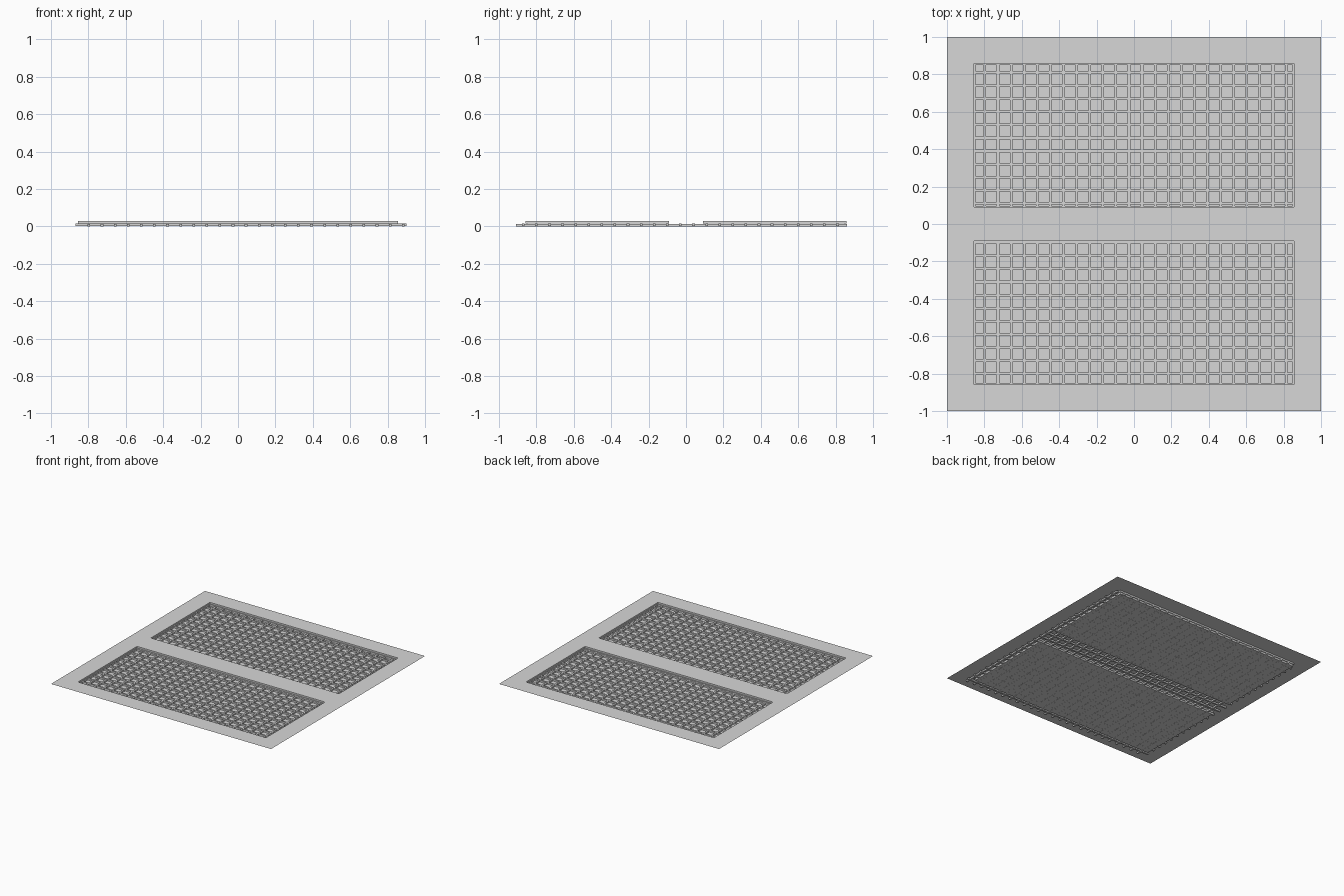
import bpy
import bmesh

cube = bpy.data.objects.get("Cube")
if cube:
    bpy.data.objects.remove(cube, do_unlink=True)


def make_material(name, value):
    mat = bpy.data.materials.new(name)
    mat.use_nodes = True
    color = (value, value, value, 1)
    mat.diffuse_color = color
    mat.node_tree.nodes["Principled BSDF"].inputs["Base Color"].default_value = color
    return mat


def make_object(name, bm, mat):
    bmesh.ops.recalc_face_normals(bm, faces=bm.faces)
    mesh = bpy.data.meshes.new(name)
    bm.to_mesh(mesh)
    bm.free()
    mesh.materials.append(mat)
    obj = bpy.data.objects.new(name, mesh)
    bpy.context.collection.objects.link(obj)
    return obj


def add_box(bm, x0, x1, y0, y1, z0, z1):
    verts = bmesh.ops.create_cube(bm, size=1)["verts"]
    for v in verts:
        v.co.x = x1 if v.co.x > 0 else x0
        v.co.y = y1 if v.co.y > 0 else y0
        v.co.z = z1 if v.co.z > 0 else z0


def sink(bm, faces, depth):
    result = bmesh.ops.extrude_discrete_faces(bm, faces=faces)["faces"]
    for face in result:
        bmesh.ops.translate(bm, verts=face.verts, vec=(0, 0, -depth))
    return result


metal = make_material("light grey metal", 0.68)

TOP, LEDGE, FLOOR, GRID_TOP = 0.029, 0.016, 0.001, 0.014
OPEN_X, OPEN_IN, OPEN_OUT = 0.855, 0.09, 0.857

# Cover plate with two openings, each sunk into a shallow stepped tray
bm = bmesh.new()
xs = (-1, -OPEN_X, OPEN_X, 1)
ys = (-1, -OPEN_OUT, -OPEN_IN, OPEN_IN, OPEN_OUT, 1)
grid = [[bm.verts.new((x, y, TOP)) for x in xs] for y in ys]
trays = []
for j in range(len(ys) - 1):
    for i in range(len(xs) - 1):
        face = bm.faces.new((grid[j][i], grid[j][i + 1],
                             grid[j + 1][i + 1], grid[j + 1][i]))
        if i == 1 and j in (1, 3):
            trays.append(face)
bm.normal_update()
trays = sink(bm, trays, TOP - LEDGE)
bm.normal_update()
bmesh.ops.inset_individual(bm, faces=trays, thickness=0.009)
sink(bm, trays, LEDGE - FLOOR)
make_object("cover_plate_with_trays", bm, metal)

# Lattice of crossing bars passing through both trays
STEP, COUNT, HALF = 0.07, 25, 0.007
bm = bmesh.new()
for k in range(COUNT):
    x = -0.797 + STEP * k
    add_box(bm, x - HALF, x + HALF, -0.91, 0.86, 0, GRID_TOP - 0.001)
make_object("lengthwise_bars", bm, metal)

bm = bmesh.new()
for k in range(COUNT):
    y = 0.81 - STEP * k
    add_box(bm, -0.87, 0.90, y - HALF, y + HALF, 0.0005, GRID_TOP)
make_object("crosswise_bars", bm, metal)
